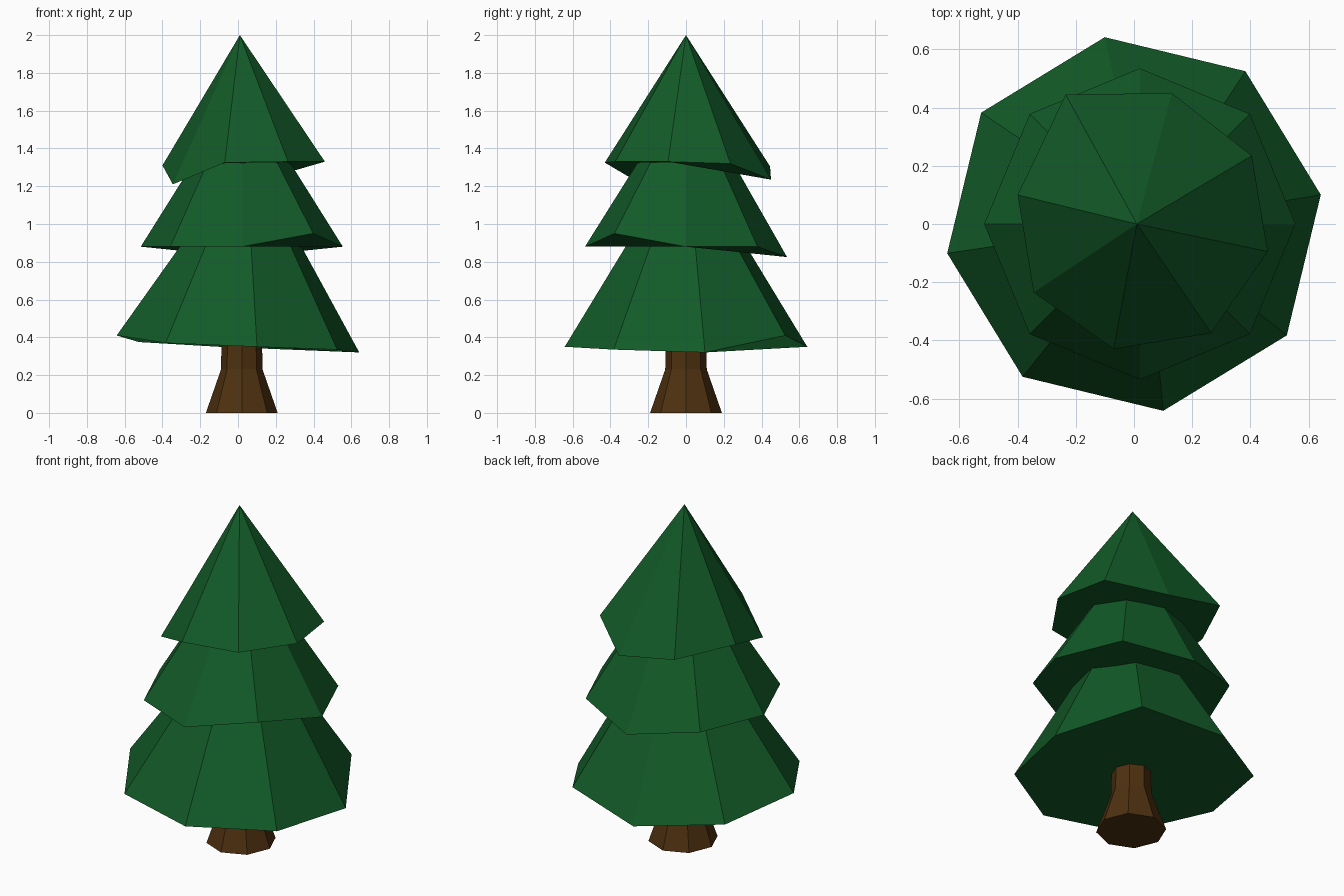
import bpy, bmesh
from math import cos, sin, radians

cube = bpy.data.objects.get("Cube")
if cube:
    bpy.data.objects.remove(cube)


def material(name, color):
    mat = bpy.data.materials.new(name)
    mat.use_nodes = True
    mat.diffuse_color = (*color, 1)
    bsdf = mat.node_tree.nodes["Principled BSDF"]
    bsdf.inputs["Base Color"].default_value = (*color, 1)
    bsdf.inputs["Roughness"].default_value = 0.9
    return mat


def ring(center_x, radius, turn, heights):
    """Eight points around a vertical axis, each with its own height."""
    return [(center_x + radius * cos(radians(turn + 45 * i)),
             radius * sin(radians(turn + 45 * i)), z)
            for i, z in enumerate(heights)]


def loft(name, rings, mat, tip=None):
    """Join rings of points with flat faces, closed below and above."""
    bm = bmesh.new()
    rows = [[bm.verts.new(p) for p in r] for r in rings]
    n = len(rows[0])
    bm.faces.new(rows[0][::-1])
    for low, high in zip(rows, rows[1:]):
        for i in range(n):
            j = (i + 1) % n
            bm.faces.new((low[i], low[j], high[j], high[i]))
    if tip:
        top = bm.verts.new(tip)
        for i in range(n):
            bm.faces.new((rows[-1][i], rows[-1][(i + 1) % n], top))
    else:
        bm.faces.new(rows[-1])
    mesh = bpy.data.meshes.new(name)
    bm.to_mesh(mesh)
    bm.free()
    mesh.materials.append(mat)
    obj = bpy.data.objects.new(name, mesh)
    bpy.context.collection.objects.link(obj)
    return obj


green = material("needle green", (0.006, 0.105, 0.021))
brown = material("bark brown", (0.076, 0.030, 0.005))

# Trunk with a flared foot
loft("trunk", [ring(0.02, r, 0, [z] * 8)
               for r, z in ((0.19, 0), (0.11, 0.23), (0.105, 0.5))], brown)

# Two lower tiers with uneven rims
loft("lower_branches",
     [ring(0, 0.65, 8.9, (0.32, 0.41, 0.35, 0.375, 0.41, 0.37, 0.35, 0.335)),
      ring(0.024, 0.25, 8.9, [1.0] * 8)], green)
loft("middle_branches",
     [ring(0.02, 0.535, 0, (0.88, 0.88, 0.825, 0.88, 0.88, 0.88, 0.88, 0.95)),
      ring(0.02, 0.19, 0, [1.43] * 8)], green)

# Pointed crown with an irregular rim
crown_rim = [(0.46, -0.095, 1.33), (0.405, 0.235, 1.32), (0.13, 0.45, 1.235),
             (-0.235, 0.445, 1.305), (-0.40, 0.10, 1.31), (-0.345, -0.235, 1.21),
             (-0.07, -0.43, 1.325), (0.265, -0.375, 1.33)]
loft("top_branches", [crown_rim], green, tip=(0.01, 0, 2))
